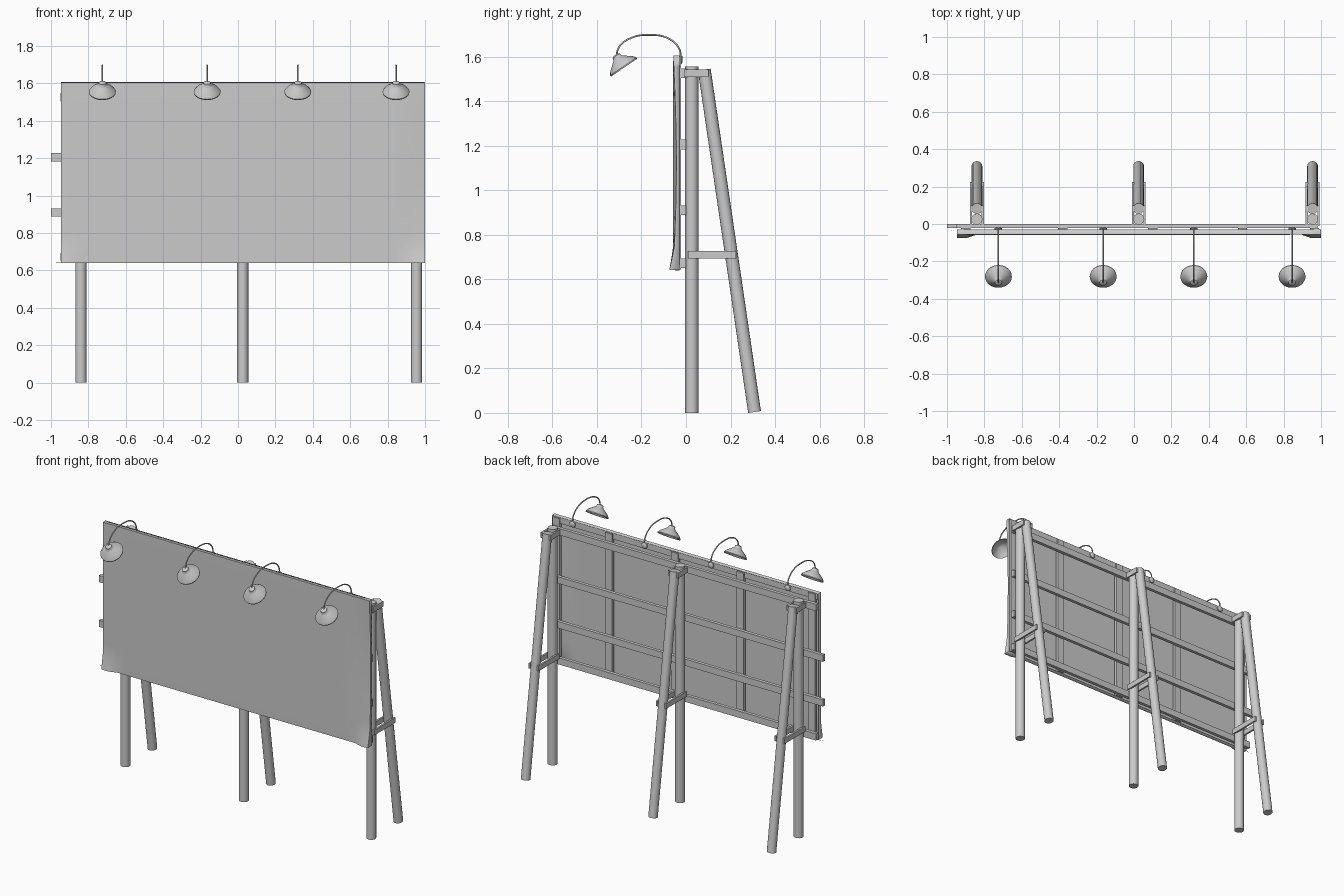
import bpy, bmesh, math
from mathutils import Vector

cube = bpy.data.objects.get("Cube")
if cube:
    bpy.data.objects.remove(cube, do_unlink=True)

grey = bpy.data.materials.new("plain grey")
grey.use_nodes = True
GREY = (0.6, 0.6, 0.6, 1)
grey.diffuse_color = GREY
grey.node_tree.nodes["Principled BSDF"].inputs["Base Color"].default_value = GREY


def finish(name, bm, smooth=True):
    """Turn a bmesh into a named, coloured object."""
    mesh = bpy.data.meshes.new(name)
    bmesh.ops.recalc_face_normals(bm, faces=bm.faces[:])
    bm.to_mesh(mesh)
    bm.free()
    obj = bpy.data.objects.new(name, mesh)
    bpy.context.collection.objects.link(obj)
    mesh.materials.append(grey)
    if smooth:
        bpy.ops.object.select_all(action="DESELECT")
        obj.select_set(True)
        bpy.context.view_layer.objects.active = obj
        bpy.ops.object.shade_smooth_by_angle(angle=math.radians(40))
    return obj


def box(name, xs, ys, zs):
    bm = bmesh.new()
    bmesh.ops.create_cube(bm, size=1)
    for v in bm.verts:
        v.co = [lo + (hi - lo) * (c + 0.5) for c, (lo, hi) in zip(v.co, (xs, ys, zs))]
    return finish(name, bm, False)


def pole(name, start, end, radius, sides=16):
    start, end = Vector(start), Vector(end)
    axis = end - start
    bm = bmesh.new()
    bmesh.ops.create_cone(bm, cap_ends=True, segments=sides, radius1=radius,
                          radius2=radius, depth=axis.length)
    turn = axis.to_track_quat("Z", "Y")
    for v in bm.verts:
        v.co = turn @ v.co + (start + end) / 2
    return finish(name, bm)


def lathe(name, profile, centre, axis, sides=24):
    """Spin (radius, height) points around an axis."""
    turn = Vector(axis).to_track_quat("Z", "Y")
    bm = bmesh.new()
    rings = []
    for r, h in profile:
        ring = []
        for i in range(sides):
            a = math.tau * i / sides
            p = Vector((r * math.cos(a), r * math.sin(a), h))
            ring.append(bm.verts.new(turn @ p + Vector(centre)))
        rings.append(ring)
    for low, high in zip(rings, rings[1:]):
        for i in range(sides):
            j = (i + 1) % sides
            bm.faces.new((low[i], low[j], high[j], high[i]))
    bm.faces.new(rings[0])
    bm.faces.new(rings[-1])
    return finish(name, bm)


# Leg frames: upright post, leaning brace, paired tie boards
for side, x in (("right", -0.84), ("middle", 0.025), ("left", 0.955)):
    pole(f"{side}_post", (x, 0.026, 0), (x, 0.026, 1.557), 0.03)
    pole(f"{side}_brace", (x, 0.308, 0.004), (x, 0.082, 1.542), 0.029)
    for edge in (-1, 1):
        mid = x + edge * 0.031
        span = (mid - 0.006, mid + 0.006)
        box(f"{side}_lower_tie", span, (0.008, 0.225), (0.694, 0.728))
        box(f"{side}_upper_tie", span, (-0.01, 0.1), (1.508, 1.543))

# Horizontal rails
for name, z, start in (("bottom", 0.672, -0.95), ("lower", 0.91, -1),
                       ("upper", 1.205, -1), ("top", 1.526, -0.95)):
    box(f"{name}_rail", (start, 0.985), (-0.022, 0.0), (z - 0.022, z + 0.022))

# Upright studs behind the sheet
for i, x in enumerate((-0.9, -0.38, 0.1, 0.58, 0.965)):
    box(f"stud_{i + 1}", (x - 0.025, x + 0.025), (-0.042, -0.022), (0.645, 1.6))
box("top_batten", (-0.94, 0.99), (-0.046, -0.03), (1.565, 1.605))

# Stretched sheet with edges folded back, creases and loose lower corners
COLS, ROWS = 40, 20
LEFT, RIGHT, LOW, HIGH = -0.945, 0.998, 0.642, 1.605
bm = bmesh.new()
grid = []
for r in range(ROWS + 1):
    row = []
    for c in range(COLS + 1):
        # the outermost rows and columns form the fold
        u = min(max((c - 1) / (COLS - 2), 0), 1)
        t = min(max((r - 1) / (ROWS - 2), 0), 1)
        x, z = LEFT + u * (RIGHT - LEFT), LOW + t * (HIGH - LOW)
        y = -0.056
        if u > 0.92:
            y += 0.014 * (u - 0.92) / 0.08 * math.sin(math.pi * t)
        if t < 0.1 and (u < 0.03 or u > 0.96):
            y -= 0.018 * (1 - t / 0.1)
        if c in (0, COLS) or r in (0, ROWS):
            y = -0.03
        row.append(bm.verts.new((x, y, z)))
    grid.append(row)
grid[0][0].co = (-0.998, -0.04, LOW)
for r in range(ROWS):
    for c in range(COLS):
        bm.faces.new((grid[r][c], grid[r][c + 1], grid[r + 1][c + 1], grid[r + 1][c]))
sheet = finish("billboard_sheet", bm)
solid = sheet.modifiers.new("thickness", "SOLIDIFY")
solid.thickness = 0.003
solid.offset = 0

# Lamps: mount, gooseneck arm and tilted hollow shade
ARM = ((-0.024, 1.59), (-0.03, 1.635), (-0.075, 1.68), (-0.165, 1.698),
       (-0.25, 1.683), (-0.3, 1.645), (-0.314, 1.6))
SHADE = ((0.018, 0.045), (0.06, 0.012), (0.071, 0), (0.072, 0.006),
         (0.06, 0.022), (0.03, 0.045), (0.022, 0.052), (0.019, 0.064), (0.01, 0.069))
for i, x in enumerate((-0.725, -0.165, 0.32, 0.845)):
    lathe(f"lamp_mount_{i + 1}", ((0.012, -0.008), (0.02, -0.004), (0.02, 0.003),
                                  (0.012, 0.009)), (x, -0.024, 1.588), (0, 1, 0), 16)
    curve = bpy.data.curves.new(f"lamp_arm_{i + 1}", "CURVE")
    curve.dimensions = "3D"
    curve.bevel_depth = 0.004
    curve.bevel_resolution = 2
    curve.resolution_u = 6
    curve.use_fill_caps = True
    spline = curve.splines.new("BEZIER")
    spline.bezier_points.add(len(ARM) - 1)
    for point, (y, z) in zip(spline.bezier_points, ARM):
        point.co = (x, y, z)
        point.handle_left_type = point.handle_right_type = "AUTO"
    curve.materials.append(grey)
    arm = bpy.data.objects.new(f"lamp_arm_{i + 1}", curve)
    bpy.context.collection.objects.link(arm)
    lathe(f"lamp_shade_{i + 1}", SHADE, (x, -0.278, 1.551), (0, -0.56, 0.82))
